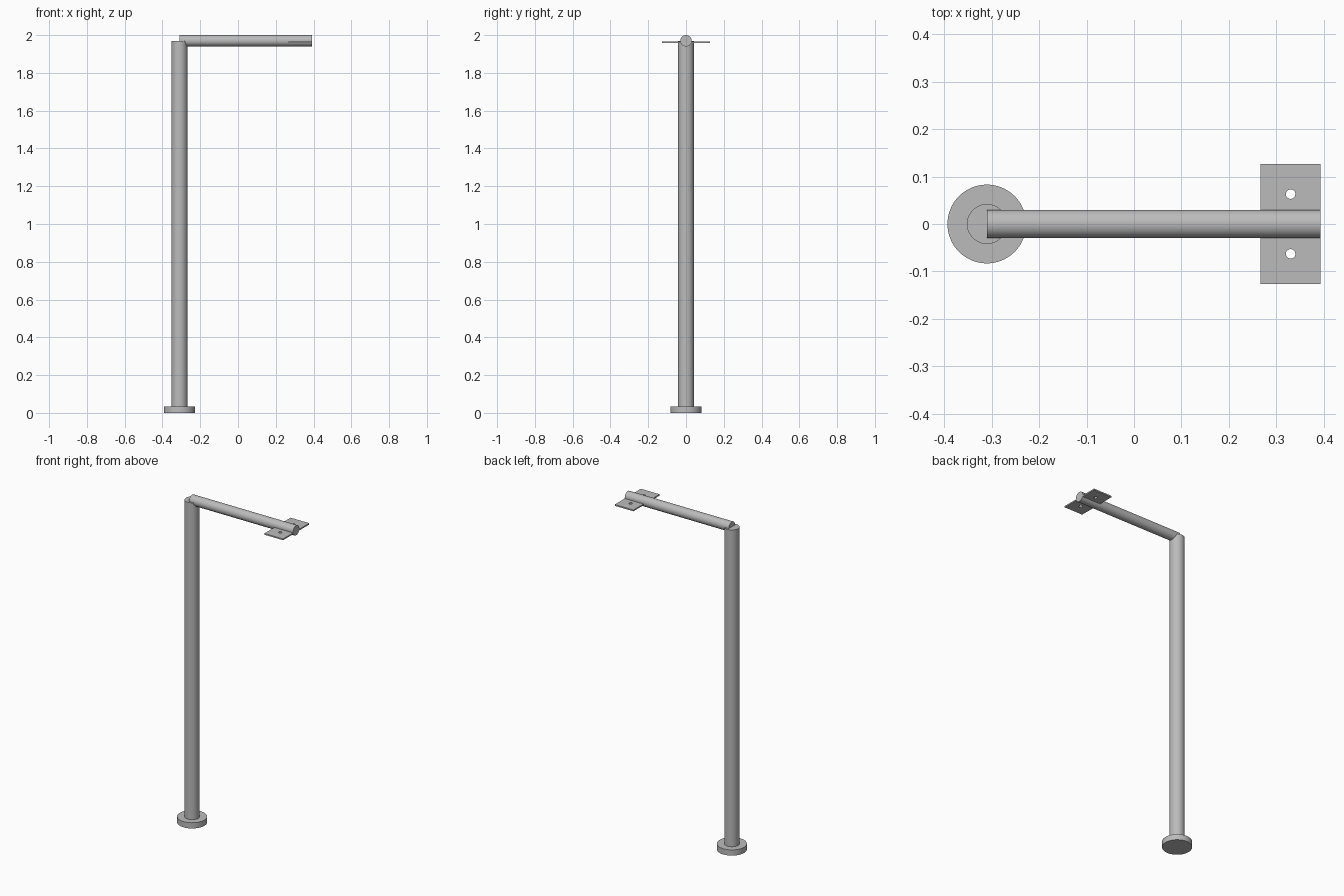
import bpy
import math

cube = bpy.data.objects.get("Cube")
if cube:
    bpy.data.objects.remove(cube, do_unlink=True)

# Single metal colour
steel = bpy.data.materials.new("grey steel")
steel.use_nodes = True
GREY = (0.5, 0.5, 0.5, 1)
steel.diffuse_color = GREY
steel.node_tree.nodes["Principled BSDF"].inputs["Base Color"].default_value = GREY

POST_X = -0.31
END_X = 0.393
ARM_Z = 1.97


def finish(obj, name):
    obj.name = name
    obj.data.name = name
    obj.data.materials.append(steel)
    return obj


def rod(name, radius, length, centre, rotation=(0, 0, 0), sides=64):
    bpy.ops.mesh.primitive_cylinder_add(
        vertices=sides, radius=radius, depth=length, location=centre, rotation=rotation)
    bpy.ops.object.shade_smooth_by_angle(angle=math.radians(30))
    return finish(bpy.context.object, name)


# Round foot, upright post and horizontal arm
rod("base_flange", 0.083, 0.035, (POST_X, 0, 0.0175))
rod("post", 0.042, ARM_Z - 0.02, (POST_X, 0, (ARM_Z + 0.02) / 2))
rod("arm", 0.03, END_X - POST_X, ((POST_X + END_X) / 2, 0, ARM_Z), (0, math.pi / 2, 0))

# Mounting plate at the free end of the arm
PLATE_X = 0.33
PLATE_Z = 1.962
bpy.ops.mesh.primitive_cube_add(size=1, location=(PLATE_X, 0, PLATE_Z))
plate = bpy.context.object
plate.scale = (0.126, 0.252, 0.008)
bpy.ops.object.transform_apply(location=False, rotation=False, scale=True)
finish(plate, "mounting_plate")

# Two bolt holes
for side in (-1, 1):
    cutter = rod("bolt_hole_cutter", 0.01, 0.1, (PLATE_X, side * 0.063, PLATE_Z), sides=32)
    cutter.hide_render = True
    cutter.hide_set(True)
    hole = plate.modifiers.new("bolt hole", "BOOLEAN")
    hole.operation = "DIFFERENCE"
    hole.solver = "EXACT"
    hole.object = cutter
